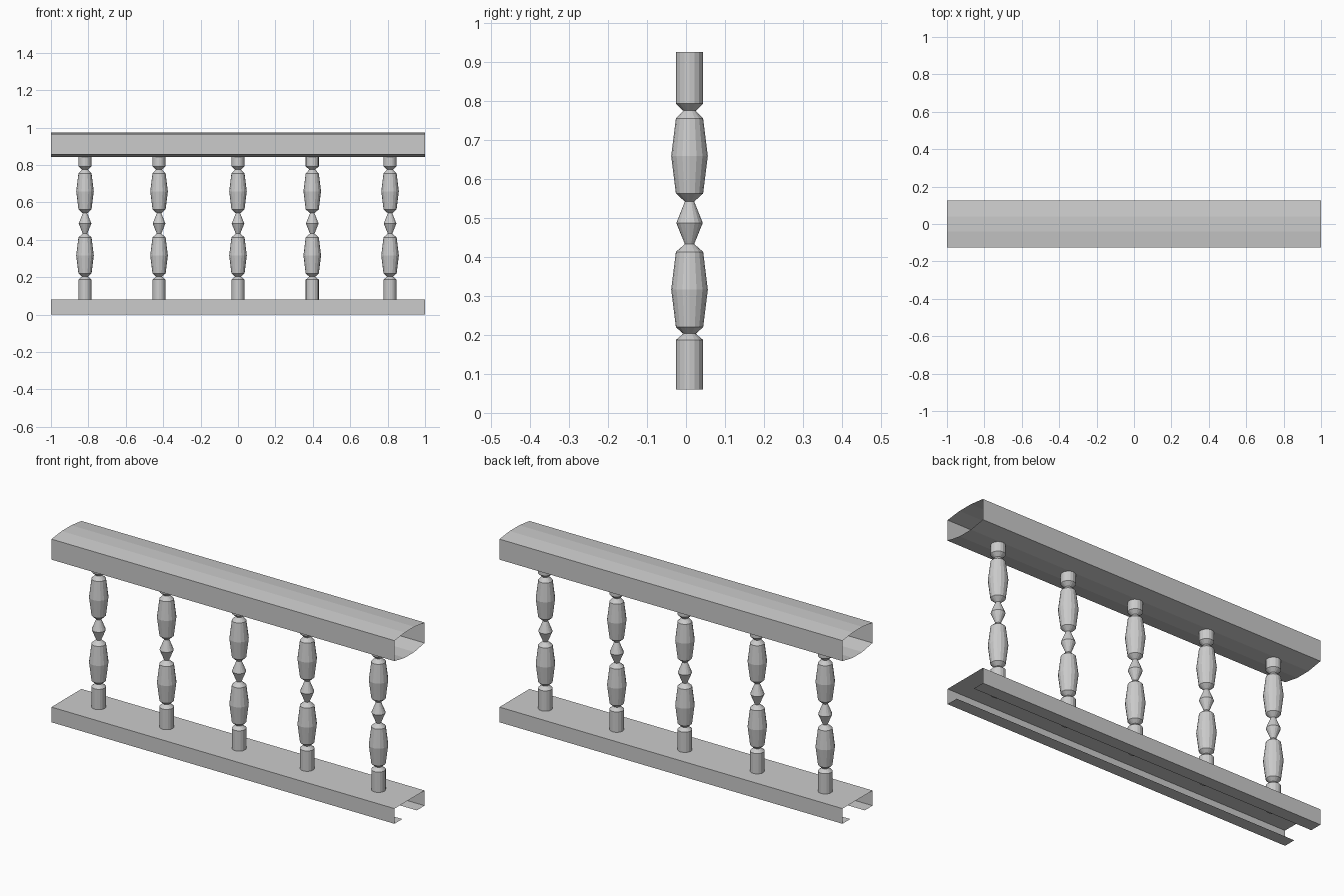
import bpy
import bmesh
import math

if "Cube" in bpy.data.objects:
    bpy.data.objects.remove(bpy.data.objects["Cube"])


def new_object(name, bm):
    bmesh.ops.recalc_face_normals(bm, faces=bm.faces)
    mesh = bpy.data.meshes.new(name)
    bm.to_mesh(mesh)
    bm.free()
    obj = bpy.data.objects.new(name, mesh)
    bpy.context.collection.objects.link(obj)
    return obj


def sweep_sheet(name, section, closed):
    """Extrude a (y, z) section along x as an open-ended sheet."""
    bm = bmesh.new()
    ends = [[bm.verts.new((x, y, z)) for y, z in section] for x in (-1, 1)]
    n = len(section)
    for i in range(n if closed else n - 1):
        j = (i + 1) % n
        bm.faces.new((ends[0][i], ends[0][j], ends[1][j], ends[1][i]))
    return new_object(name, bm)


def turned_post(name, profile, x, y, sides=16):
    """Revolve a (radius, z) profile about a vertical axis."""
    bm = bmesh.new()
    rings = []
    for r, z in profile:
        rings.append([bm.verts.new((x + r * math.cos(2 * math.pi * k / sides),
                                    y + r * math.sin(2 * math.pi * k / sides), z))
                      for k in range(sides)])
    for a, b in zip(rings, rings[1:]):
        for k in range(sides):
            m = (k + 1) % sides
            bm.faces.new((a[k], a[m], b[m], b[k]))
    bm.faces.new(rings[0])
    bm.faces.new(rings[-1])
    return new_object(name, bm)


# Handrail: hollow tube with chamfered top and bottom
half = [(0.04, 0.842), (0.125, 0.857), (0.125, 0.965), (0.04, 0.975)]
sweep_sheet("handrail", half + [(-y, z) for y, z in reversed(half)], True)

# Base rail: channel with inward lips underneath
half = [(0.06, 0.0), (0.125, 0.0), (0.125, 0.08)]
sweep_sheet("base_rail", half + [(-y, z) for y, z in reversed(half)], False)

# Turned balusters
profile = [(0.035, 0.06), (0.035, 0.187), (0.016, 0.203), (0.035, 0.22),
           (0.047, 0.316), (0.035, 0.413), (0.012, 0.433), (0.034, 0.487),
           (0.012, 0.542), (0.035, 0.563), (0.047, 0.659), (0.035, 0.755),
           (0.016, 0.775), (0.035, 0.793), (0.035, 0.926)]
for i, x in enumerate((-0.818, -0.422, 0.0, 0.397, 0.813)):
    turned_post(f"baluster_{i + 1}", profile, x, 0.009)
